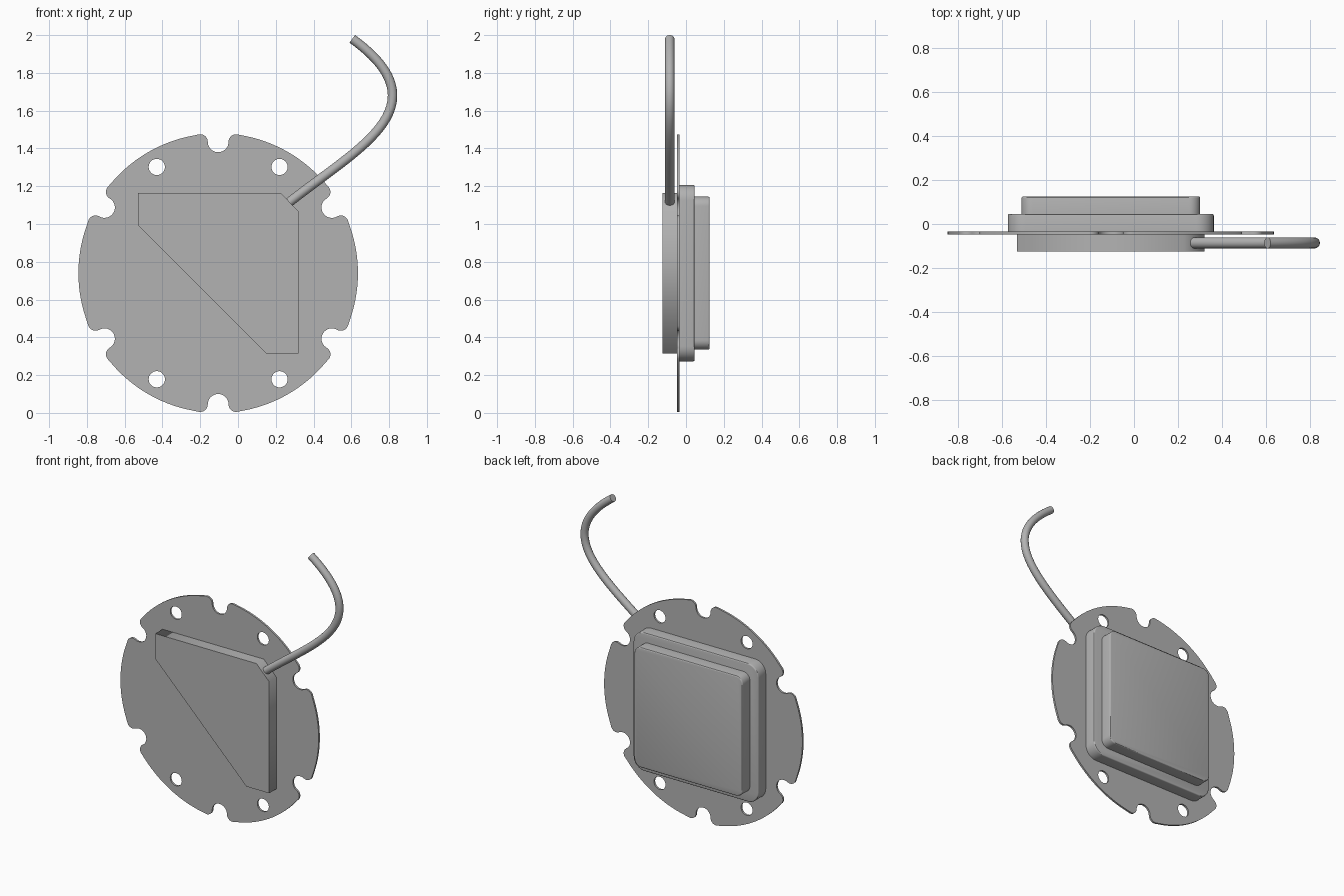
import bpy, bmesh, math
from mathutils import Matrix, Vector

if "Cube" in bpy.data.objects:
    bpy.data.objects.remove(bpy.data.objects["Cube"], do_unlink=True)

grey = bpy.data.materials.new("plain grey")
grey.use_nodes = True
colour = (0.45, 0.45, 0.45, 1)
grey.diffuse_color = colour
grey.node_tree.nodes["Principled BSDF"].inputs["Base Color"].default_value = colour

CX, CZ = -0.105, 0.74          # centre of the round plate


def arc(cx, cy, r, start, end, n):
    """Points on an arc, angles in degrees."""
    return [(cx + r * math.cos(math.radians(start + (end - start) * i / n)),
             cy + r * math.sin(math.radians(start + (end - start) * i / n)))
            for i in range(n + 1)]


def finish(name, bm, smooth=True):
    mesh = bpy.data.meshes.new(name)
    bmesh.ops.recalc_face_normals(bm, faces=bm.faces)
    bm.to_mesh(mesh)
    bm.free()
    obj = bpy.data.objects.new(name, mesh)
    bpy.context.collection.objects.link(obj)
    mesh.materials.append(grey)
    if smooth:
        bpy.ops.object.select_all(action='DESELECT')
        obj.select_set(True)
        bpy.context.view_layer.objects.active = obj
        bpy.ops.object.shade_smooth_by_angle(angle=math.radians(30))
    return obj


def sheet(name, outlines, y0, y1, smooth=True):
    """Extrude x-z outlines (the first is the rim, the rest are holes) from y0 to y1."""
    curve = bpy.data.curves.new(name, 'CURVE')
    curve.dimensions = '2D'
    curve.fill_mode = 'BOTH'
    curve.extrude = (y1 - y0) / 2
    for pts in outlines:
        spline = curve.splines.new('POLY')
        spline.points.add(len(pts) - 1)
        for p, (x, z) in zip(spline.points, pts):
            p.co = (x, z, 0, 1)
        spline.use_cyclic_u = True
    helper = bpy.data.objects.new(name + " outline", curve)
    bpy.context.collection.objects.link(helper)
    flat = bpy.data.meshes.new_from_object(
        helper.evaluated_get(bpy.context.evaluated_depsgraph_get()))
    bm = bmesh.new()
    bm.from_mesh(flat)
    bpy.data.objects.remove(helper)
    bpy.data.curves.remove(curve)
    bpy.data.meshes.remove(flat)
    bmesh.ops.remove_doubles(bm, verts=bm.verts, dist=0.0001)
    bm.transform(Matrix.Translation((0, (y0 + y1) / 2, 0)) @ Matrix.Rotation(math.pi / 2, 4, 'X'))
    return finish(name, bm, smooth)


def rounded_block(name, half, y0, y1, corner, rim):
    """Square block with round corners and a softened back rim."""
    bm = bmesh.new()
    bmesh.ops.create_cube(bm, size=1, matrix=Matrix.Translation((CX, (y0 + y1) / 2, CZ))
                          @ Matrix.Diagonal((2 * half, y1 - y0, 2 * half, 1)))
    along = [e for e in bm.edges if abs(e.verts[0].co.y - e.verts[1].co.y) > 0.01]
    bmesh.ops.bevel(bm, geom=along, offset=corner, segments=8, profile=0.5, affect='EDGES')
    back = [e for e in bm.edges if all(v.co.y > y1 - 0.001 for v in e.verts)]
    bmesh.ops.bevel(bm, geom=back, offset=rim, segments=3, profile=0.5, affect='EDGES')
    return finish(name, bm)


# Round mounting plate: six flared notches and four screw holes
NOTCH, FLARE, REACH = 0.055, 0.04, 0.695
side = NOTCH + FLARE
spread = math.degrees(math.atan2(side, REACH))
notch = (arc(-side, REACH, FLARE, 90 + spread, 0, 8)
         + arc(0, REACH, NOTCH, 180, 360, 16)[1:-1]
         + arc(side, REACH, FLARE, 180, 90 - spread, 8))
rim = []
for k in range(6):
    angle = 30 + 60 * k
    a = math.radians(angle)
    rim += [(CX + u * math.cos(a) - t * math.sin(a),
             CZ + u * math.sin(a) + t * math.cos(a)) for t, u in notch]
    rim += arc(CX, CZ, 0.74, angle + spread, angle + 60 - spread, 16)[1:-1]
holes = [arc(CX + sx * 0.325, CZ + sz * 0.562, 0.043, 0, 360, 32)[:-1]
         for sx in (-1, 1) for sz in (-1, 1)]
sheet("mounting_plate", [rim] + holes, -0.047, -0.034)

# Stepped square housing on the back
rounded_block("housing_base", 0.467, -0.034, 0.046, 0.08, 0.008)
rounded_block("housing_cap", 0.405, 0.046, 0.125, 0.05, 0.008)

# Angular cover on the front
cover = [(-0.53, 1.165), (-0.53, 0.995), (0.15, 0.315), (0.32, 0.315),
         (0.32, 1.068), (0.225, 1.165)]
sheet("front_cover", [cover], -0.125, -0.047, smooth=False)

# Curved cable leaving the chamfered corner of the cover
cable = bpy.data.curves.new("cable", 'CURVE')
cable.dimensions = '3D'
cable.bevel_depth = 0.025
cable.bevel_resolution = 6
cable.resolution_u = 20
cable.use_fill_caps = True
spline = cable.splines.new('BEZIER')
spline.bezier_points.add(2)
knots = [((0.16, 1.02), (0.265, 1.11), (0.53, 1.32)),
         ((0.818, 1.48), (0.818, 1.68), (0.818, 1.79)),
         ((0.73, 1.89), (0.605, 1.98), (0.48, 2.07))]
for p, (left, co, right) in zip(spline.bezier_points, knots):
    p.handle_left_type = p.handle_right_type = 'FREE'
    p.handle_left, p.co, p.handle_right = [Vector((x, -0.086, z)) for x, z in (left, co, right)]
path = bpy.data.objects.new("cable path", cable)
bpy.context.collection.objects.link(path)
tube = bpy.data.meshes.new_from_object(
    path.evaluated_get(bpy.context.evaluated_depsgraph_get()))
bm = bmesh.new()
bm.from_mesh(tube)
bpy.data.objects.remove(path)
bpy.data.curves.remove(cable)
bpy.data.meshes.remove(tube)
bmesh.ops.remove_doubles(bm, verts=bm.verts, dist=0.0001)
finish("cable", bm)
